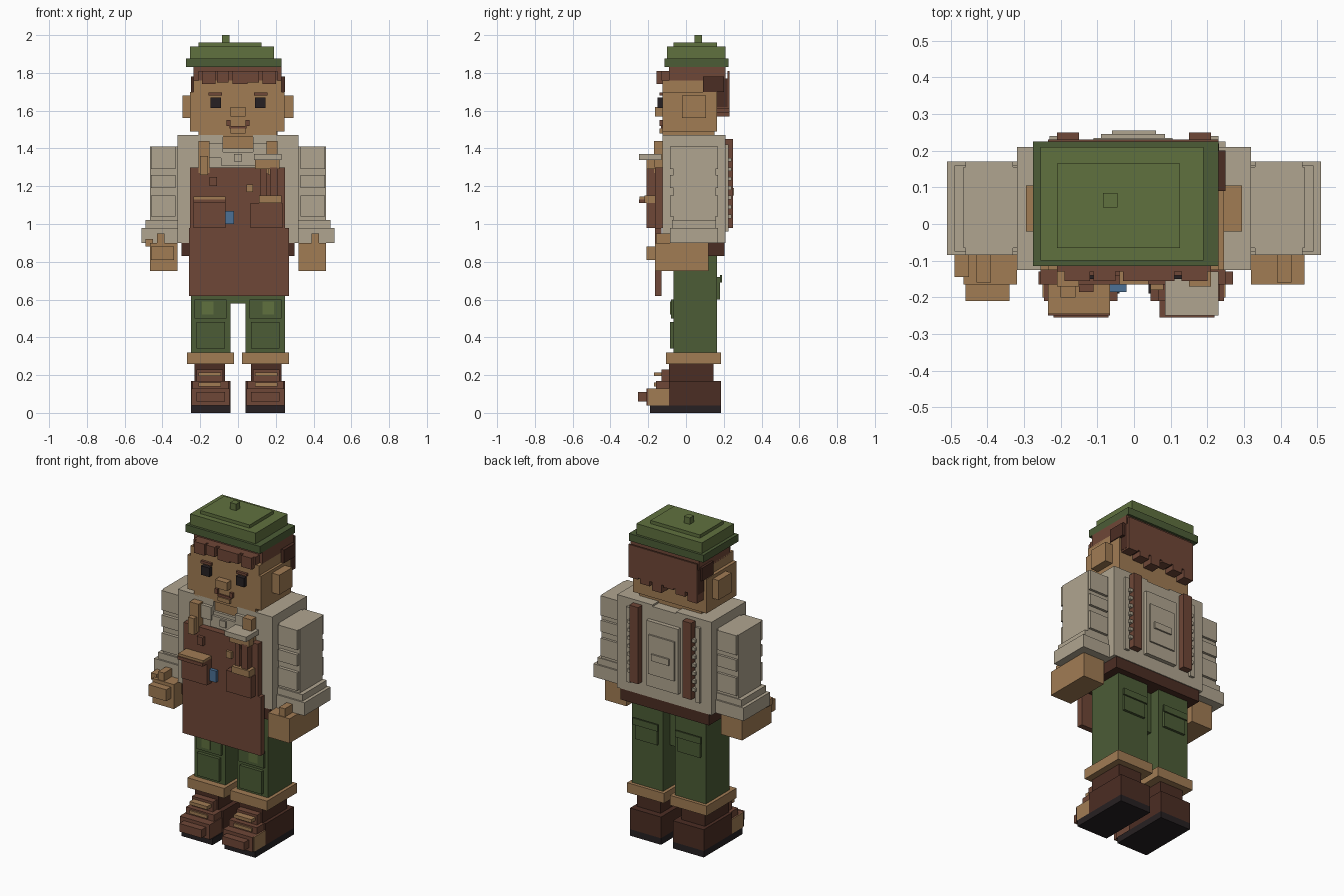
import bpy
import bmesh
from mathutils import Matrix, Vector

default_cube = bpy.data.objects.get("Cube")
if default_cube:
    bpy.data.objects.remove(default_cube, do_unlink=True)


def make_material(name, hex_colour):
    channels = [c / 255 for c in bytes.fromhex(hex_colour)]
    linear = [((c + 0.055) / 1.055) ** 2.4 for c in channels] + [1]
    material = bpy.data.materials.new(name)
    material.use_nodes = True
    material.diffuse_color = linear
    shader = material.node_tree.nodes["Principled BSDF"]
    shader.inputs["Base Color"].default_value = linear
    shader.inputs["Roughness"].default_value = 0.9
    return material


skin = make_material("tan skin", "a17c54")
cream = make_material("cream cloth", "b0a590")
brown = make_material("leather brown", "6f4737")
dark = make_material("dark brown", "4b2d23")
green = make_material("trouser green", "4c5c36")
moss = make_material("light moss green", "60713f")
black = make_material("near black", "262022")
blue = make_material("pen blue", "4c7196")


def box(name, material, x, y, z):
    """Axis-aligned box; each range is given in hundredths of a unit."""
    ranges = (x, y, z)
    size = [(high - low) / 100 for low, high in ranges]
    centre = Vector([(high + low) / 200 for low, high in ranges])
    bm = bmesh.new()
    bmesh.ops.create_cube(bm, size=1, matrix=Matrix.Translation(centre) @ Matrix.Diagonal((*size, 1)))
    mesh = bpy.data.meshes.new(name)
    bm.to_mesh(mesh)
    bm.free()
    mesh.materials.append(material)
    part = bpy.data.objects.new(name, mesh)
    bpy.context.collection.objects.link(part)
    return part


def pair(name, material, x, y, z):
    """The same box on the left side and mirrored on the right side."""
    box("left_" + name, material, x, y, z)
    box("right_" + name, material, (-x[1], -x[0]), y, z)


# Boots with soles, toe caps and laces
pair("boot_sole", black, (4, 25), (-19, 18.5), (0, 4))
pair("boot_heel", dark, (4, 25), (-9, 18.5), (4, 17))
pair("boot_shaft", dark, (7, 23), (-9, 14.5), (17, 26))
pair("boot_toe", brown, (4.5, 24.5), (-21, -9), (4, 13))
pair("boot_toe_side", skin, (24.5, 25), (-20, -9), (4, 13))
pair("boot_toe_cap", brown, (7, 22), (-25.5, -21), (6, 11))
pair("boot_instep", brown, (5, 24), (-16, -9), (13, 17))
pair("boot_tongue", brown, (8, 22), (-13, -9), (17, 23))
for height in (14, 19.5):
    pair("boot_lace", skin, (9, 21), (-17, -13), (height, height + 2))

# Trousers
pair("trouser_cuff", skin, (2, 27), (-10.5, 18.5), (26, 32))
pair("trouser_leg", green, (4, 25), (-6.5, 16.5), (32, 88))
pair("knee_patch", green, (7, 22), (-8.5, -6.5), (34, 48))
pair("thigh_patch", green, (6, 23), (-8, -6.5), (50, 60))
pair("worn_spot", moss, (13, 19), (-8.4, -8), (52, 59))
pair("back_pocket", green, (7, 22), (16.5, 18), (60, 72))
pair("back_pocket_flap", green, (6, 23), (18, 19), (69, 73))
box("trouser_seat", green, (-4, 4), (-6, 10), (58, 88))
box("belt", dark, (-30, 30), (-12, 20.5), (83, 90))

# Shirt body and its back panel
box("shirt_body", cream, (-32, 32), (-12.5, 21), (90, 140))
pair("shirt_shoulder", cream, (8, 32), (-12.5, 21), (140, 147))
box("shirt_yoke", cream, (-8, 8), (0, 21), (140, 146))
box("back_panel", cream, (-11, 10.5), (21, 23.5), (98, 138))
box("back_panel_frame", cream, (-9, 8.5), (23.5, 24.5), (106, 130))
box("back_panel_strip", cream, (-6, 6), (24.5, 25.5), (115, 119))
pair("back_side_panel", cream, (22, 25), (21, 22.5), (96, 142))

# Back straps with small stitches beside them
pair("back_strap", brown, (15, 21), (21, 25), (98, 145))
for step in range(7):
    height = 103 + step * 5
    pair("strap_stitch", cream, (21, 23), (21, 24), (height, height + 2))

# Sleeves with folds and flared cuffs
pair("sleeve", cream, (32, 46.5), (-6.5, 15.5), (98, 141))
pair("sleeve_cuff", cream, (25, 51), (-8.5, 17), (90, 98))
pair("sleeve_cuff_top", cream, (32, 49), (-7.5, 16), (98, 102))
for low, high in ((104, 115), (119, 126), (129, 141)):
    pair("sleeve_fold", cream, (33, 46), (-8.5, -6.5), (low, high))
    pair("sleeve_back_fold", cream, (33, 46), (15.5, 17), (low, high))

# Hands
pair("hand", skin, (32, 46.5), (-16.5, 12), (75, 90))
pair("thumb", skin, (39, 43), (-16, -8), (90, 95))
box("right_fingers", skin, (-46, -34), (-21, -16.5), (81, 88))
box("right_knuckle", skin, (-49, -45), (-14.5, -8), (88, 92))

# Apron, bib and front straps
box("apron_bib", brown, (-25.5, 25), (-16.5, -12.5), (98, 130))
box("apron_skirt", brown, (-26, 27), (-16.5, -13), (62, 98))
pair("apron_strap", skin, (15, 21), (-17, -12.5), (127, 144))
pair("strap_buckle", skin, (16, 20), (-20, -16.5), (126, 136))

# Apron pockets and what they hold
pair("apron_pocket", brown, (6.5, 23.5), (-21, -16.5), (98, 111))
box("right_pocket_flap", brown, (-23.5, -6.5), (-25, -16.5), (111, 113))
box("right_pocket_trim", skin, (-23.5, -6.5), (-24.5, -16.5), (113, 114.5))
box("left_pocket_trim", skin, (11, 23), (-22, -16.5), (111, 115))
box("apron_tag", brown, (-15, -11), (-18.5, -16.5), (120, 125))
box("apron_button", skin, (4.5, 8), (-18, -16.5), (117, 121))
box("pen", blue, (-7, -2), (-18.5, -16.5), (100, 107))
box("tool_handle", brown, (12, 15), (-20, -16.5), (111, 130))
box("brush_handle", brown, (17, 21), (-21, -16.5), (115, 130))
box("brush_collar", skin, (9, 22), (-21, -16.5), (129, 134))
box("tool_head", cream, (8.5, 23), (-25, -13), (134, 137))

# Shirt collar and neck
box("neck", skin, (-21, 21), (-11, 15), (138, 149))
box("collar_placket", cream, (-9, 9), (-14, -12.5), (131, 138))
box("collar_button", cream, (-2, 2), (-15, -14), (133, 137))
pair("collar_wing", cream, (8, 20), (-14.5, -12.5), (135, 143))

# Head, ears and face
box("head", skin, (-25.5, 24.5), (-12.5, 16.5), (149, 170))
box("forehead", skin, (-23.5, 23), (-12.5, 16.5), (170, 176))
box("chin", skin, (-21, 20.5), (-12.5, 14), (146, 149))
pair("ear", skin, (24.5, 29.5), (-2, 10.5), (156, 168))
box("nose", skin, (-4, 4), (-16.5, -12.5), (157, 162))
pair("eye", black, (9, 14.5), (-15, -12.5), (161.5, 167))
pair("eyebrow", brown, (8.5, 15.5), (-14, -12.5), (168, 169.5))
box("mouth", brown, (-4.5, 4.5), (-13.3, -12.5), (150.5, 152))
pair("mouth_corner", brown, (4, 6), (-14, -12.5), (152, 155))
box("lower_lip", skin, (-4, 4), (-14, -12.5), (148, 150.5))

# Hair with a fringe in front and ragged ends behind
box("hair_cap", brown, (-23.5, 23), (-9, 21), (175, 183))
box("back_hair", dark, (-23.7, 23.2), (15, 22), (162, 177))
box("back_hair_layer", brown, (-23.5, 23), (22, 23), (162, 181))
box("fringe_band", brown, (-21, 21), (-13, -8), (176, 181))
for index, width in enumerate((7, 6, 8, 6, 7)):
    x = -19 + index * 8
    drop = 174 + index % 2
    box("fringe_lock", brown, (x, x + width), (-15.5, -12.5), (drop, 181))
for index in range(6):
    x = -23.5 + index * 8
    box("back_hair_lock", brown, (x, x + 6.5), (16, 23), (157 + index % 3 * 2, 162))
pair("sideburn", dark, (23, 25), (9, 20), (170, 178))

# Layered cap
box("cap_brim", green, (-27.5, 23), (-11.5, 22.5), (183, 187.5))
box("cap_crown", moss, (-25.5, 19), (-10, 21), (187.5, 194))
box("cap_top", moss, (-21, 12.5), (-6.5, 16.5), (194, 196))
box("cap_button", moss, (-8.5, -4.5), (4.5, 8.5), (196, 200))
